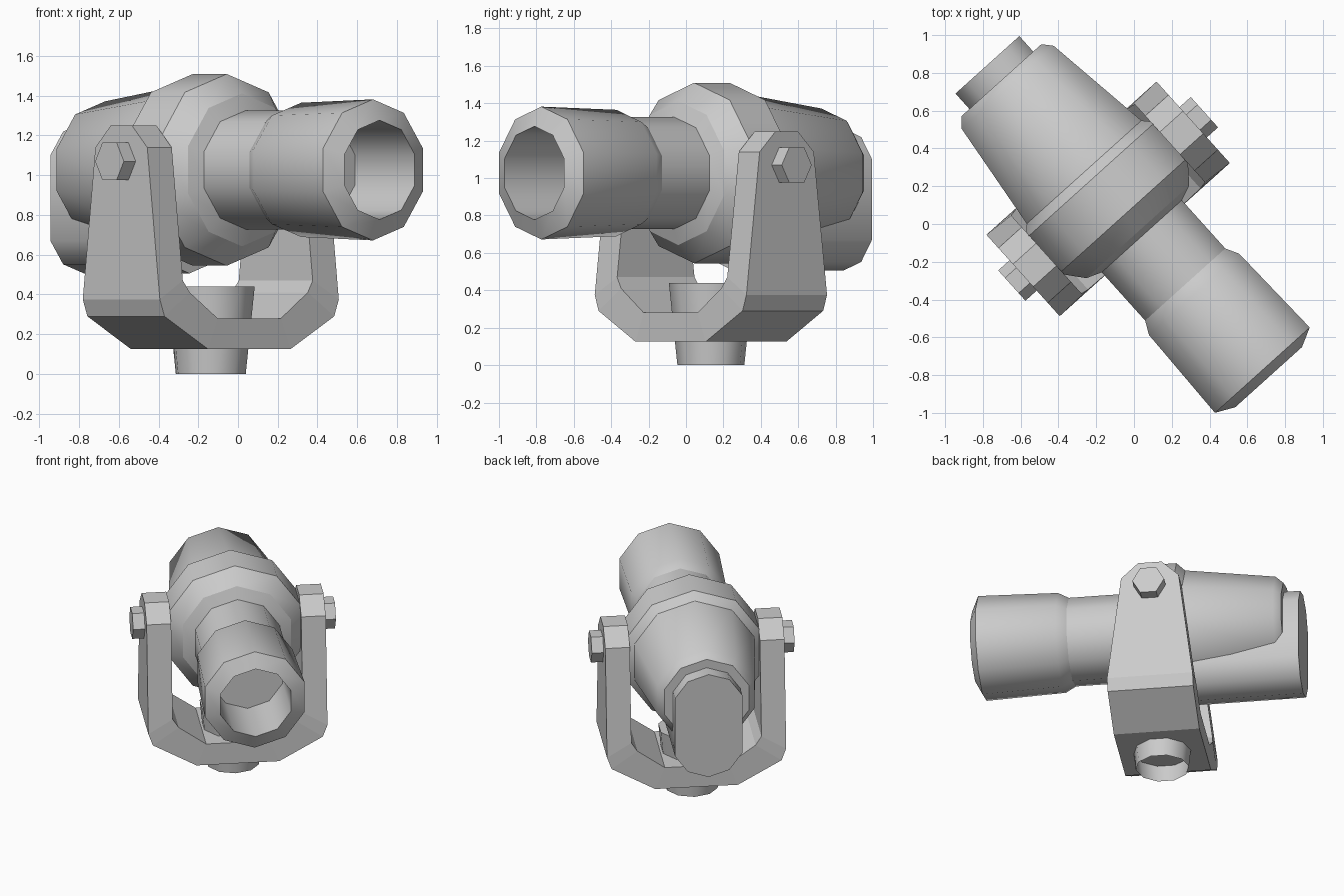
import bpy, bmesh, math
from mathutils import Matrix

cube = bpy.data.objects.get("Cube")
if cube:
    bpy.data.objects.remove(cube, do_unlink=True)

grey = bpy.data.materials.new("plain_grey")
grey.use_nodes = True
grey.diffuse_color = (0.6, 0.6, 0.6, 1)
grey.node_tree.nodes["Principled BSDF"].inputs["Base Color"].default_value = (0.6, 0.6, 0.6, 1)

# Local frame: x runs along the lamp toward its open end, y along the pivot
PLACE = Matrix.Translation((-0.137, 0.133, 0)) @ Matrix.Rotation(math.radians(-48), 4, 'Z')
AXIS = Matrix.Translation((0, 0, 1.027))


def finish(name, bm, smooth=True, closed=True):
    bmesh.ops.recalc_face_normals(bm, faces=bm.faces)
    mesh = bpy.data.meshes.new(name)
    for f in bm.faces:
        f.smooth = smooth
    bm.to_mesh(mesh)
    bm.free()
    mesh.materials.append(grey)
    obj = bpy.data.objects.new(name, mesh)
    bpy.context.collection.objects.link(obj)
    obj.matrix_world = PLACE
    return obj


def lathe(name, profile, matrix, soft=(), sides=10, phase=0.25, cap_start=True):
    """Spin (distance, radius) points about x; rings not listed in soft stay sharp."""
    bm = bmesh.new()
    rings = []
    for i, (x, r) in enumerate(profile):
        angles = [math.tau * (k / sides + phase) for k in range(sides)]
        rings.append([bm.verts.new((x, r * math.cos(t), r * math.sin(t))) for t in angles])
    for lower, upper in zip(rings, rings[1:]):
        for k in range(sides):
            j = (k + 1) % sides
            bm.faces.new((lower[k], lower[j], upper[j], upper[k]))
    if cap_start:
        bm.faces.new(rings[0])
    bm.faces.new(rings[-1])
    for i, ring in enumerate(rings):
        if i not in soft:
            for k in range(sides):
                bm.edges.get((ring[k], ring[(k + 1) % sides])).smooth = False
    # Few-sided parts such as bolts keep their corners
    if sides < 8:
        for e in bm.edges:
            e.smooth = False
    bm.transform(matrix)
    return finish(name, bm)


# Front barrel with a flared collar, conical lip and deep opening
lathe("front_barrel", [(0.1, 0.3), (0.61, 0.3), (0.68, 0.338), (1.22, 0.355),
                       (1.27, 0.25), (0.82, 0.25)], AXIS, soft=(2,))

# Wide central drum
lathe("central_drum", [(-0.2, 0.42), (-0.135, 0.4825), (0.12, 0.4825),
                       (0.235, 0.385), (0.27, 0.29)], AXIS)

# Tapered rear housing
lathe("rear_housing", [(-0.845, 0.3), (-0.795, 0.345), (-0.15, 0.435)], AXIS, soft=(1,))

# Tall rounded spine under and behind the housing
bm = bmesh.new()
outline = []
for k in range(10):
    t = math.tau * k / 10 + math.pi / 10
    lift = 1.026 if math.sin(t) > 0 else 0.745
    outline.append((0.239 * math.cos(t), lift + 0.239 * math.sin(t)))
ends = [[bm.verts.new((x, y, z)) for y, z in outline] for x in (-0.955, -0.16)]
for ring in ends:
    face = bm.faces.new(ring)
    for e in face.edges:
        e.smooth = False
for k in range(10):
    j = (k + 1) % 10
    bm.faces.new((ends[0][k], ends[0][j], ends[1][j], ends[1][k]))
finish("rear_spine", bm)


# Yoke: matching outer and inner points, mirrored across the lamp
def half_width(z):
    if z < 0.375:
        return 0.29
    if z <= 1.14:
        return 0.29 - 0.095 * (z - 0.375) / 0.765
    return 0.08


outer = [(0.28, 0.125), (0.575, 0.29), (0.606, 0.375), (0.606, 1.14), (0.606, 1.25)]
inner = [(0.215, 0.28), (0.4, 0.41), (0.44, 0.47), (0.44, 1.14), (0.44, 1.25)]
pairs = list(zip(outer, inner))
stations = [((-o[0], o[1]), (-i[0], i[1])) for o, i in reversed(pairs)] + pairs
bm = bmesh.new()
sections = []
for o, i in stations:
    wo, wi = half_width(o[1]), half_width(i[1])
    sections.append([bm.verts.new(p) for p in
                     ((-wo, *o), (wo, *o), (wi, *i), (-wi, *i))])
for s, n in zip(sections, sections[1:]):
    for k in range(4):
        j = (k + 1) % 4
        bm.faces.new((s[k], s[j], n[j], n[k]))
bm.faces.new(sections[0])
bm.faces.new(sections[-1])
finish("yoke", bm, smooth=False)

# Hexagonal pivot bolts
for side, label in ((1, "left"), (-1, "right")):
    turn = Matrix.Translation((0, 0, 1.07)) @ Matrix.Rotation(side * math.pi / 2, 4, 'Z')
    lathe(label + "_pivot_bolt", [(0.5, 0.108), (0.686, 0.108)], turn, sides=6, phase=0)

# Flared mounting stem, hollow underneath
stand_up = Matrix.Rotation(-math.pi / 2, 4, 'Y')
lathe("mounting_stem", [(0, 0.18), (0.44, 0.226)], stand_up, cap_start=False)
